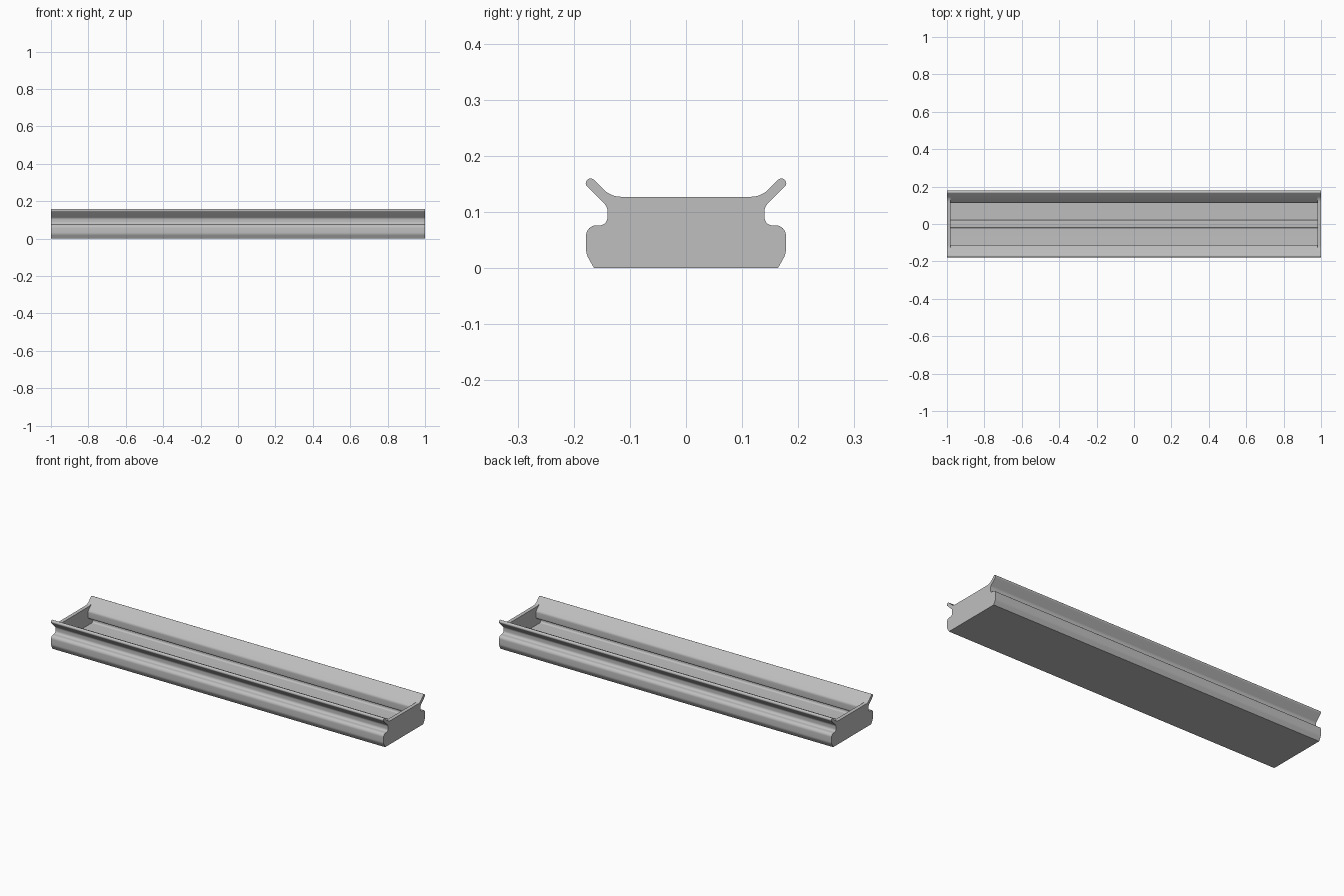
import bpy
import bmesh
import math
from mathutils import Vector

if "Cube" in bpy.data.objects:
    bpy.data.objects.remove(bpy.data.objects["Cube"])

# Single grey material
grey = bpy.data.materials.new("plain_grey")
grey.use_nodes = True
GREY = (0.52, 0.52, 0.52, 1)
grey.diffuse_color = GREY
grey.node_tree.nodes["Principled BSDF"].inputs["Base Color"].default_value = GREY


def rounded(corners, steps=8):
    """Replace each interior corner (y, z, radius) of an open path with an arc."""
    out = []
    for i, (y, z, r) in enumerate(corners):
        p = Vector((y, z))
        if r == 0 or i in (0, len(corners) - 1):
            out.append(p)
            continue
        a = (Vector(corners[i - 1][:2]) - p).normalized()
        b = (Vector(corners[i + 1][:2]) - p).normalized()
        half = a.angle(b) / 2
        centre = p + (a + b).normalized() * (r / math.sin(half))
        start = p + a * (r / math.tan(half)) - centre
        end = p + b * (r / math.tan(half)) - centre
        turn = math.pi - 2 * half
        for k in range(steps + 1):
            t = k / steps
            arc = start * math.sin((1 - t) * turn) + end * math.sin(t * turn)
            out.append(centre + arc / math.sin(turn))
    return out


def extrude(name, half, x0, x1, capped):
    """Mirror a right-hand half profile across y and sweep it along x."""
    loop = half + [Vector((-p.x, p.y)) for p in reversed(half)]
    bm = bmesh.new()
    near = [bm.verts.new((x0, p.x, p.y)) for p in loop]
    far = [bm.verts.new((x1, p.x, p.y)) for p in loop]
    n = len(loop)
    for i in range(n):
        j = (i + 1) % n
        bm.faces.new((near[i], near[j], far[j], far[i]))
    if capped:
        bm.faces.new(far)
        bm.faces.new(near[::-1])
    mesh = bpy.data.meshes.new(name)
    bm.to_mesh(mesh)
    bm.free()
    mesh.materials.append(grey)
    obj = bpy.data.objects.new(name, mesh)
    bpy.context.collection.objects.link(obj)
    bpy.ops.object.select_all(action="DESELECT")
    obj.select_set(True)
    bpy.context.view_layer.objects.active = obj
    bpy.ops.object.shade_smooth_by_angle(angle=math.radians(25))
    return obj


# Outer side: base, shelf, neck and flared lip
outer = [(0.164, 0, 0), (0.178, 0.025, 0.03), (0.178, 0.076, 0.018),
         (0.14, 0.076, 0.014), (0.14, 0.109, 0.018),
         (0.182, 0.151, 0.008), (0.17, 0.163, 0.008)]
# Inner side: sloped lip, neck, undercut and floor
inner = [(0.111, 0.104, 0.018), (0.111, 0.062, 0.012),
         (0.152, 0.058, 0.012), (0.152, 0.028, 0.01), (0, 0.028, 0)]
# Top edge of the end walls
wall_top = [(0.134, 0.127, 0.045), (0, 0.127, 0)]

INNER_X = 0.98
extrude("trough_body", rounded(outer + inner), -INNER_X, INNER_X, False)
extrude("right_end_wall", rounded(outer + wall_top), -1, -INNER_X, True)
extrude("left_end_wall", rounded(outer + wall_top), INNER_X, 1, True)

# Raised rib along the floor
rib = [(0.022, 0.027, 0), (0.022, 0.056, 0.007), (0, 0.056, 0)]
extrude("floor_rib", rounded(rib), -INNER_X, INNER_X, False)
